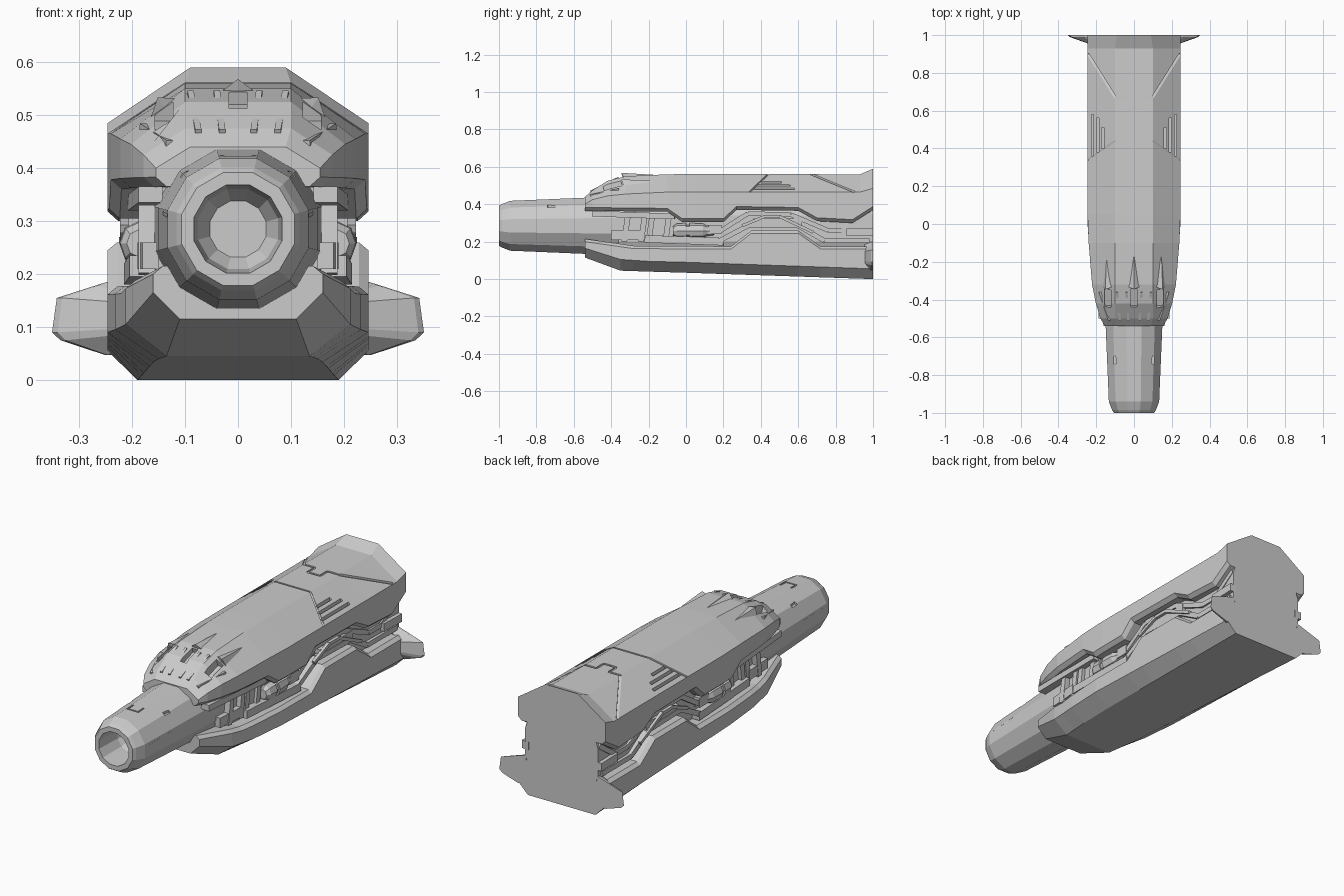
import bpy, bmesh, math
from mathutils import Vector, Matrix

if "Cube" in bpy.data.objects:
    bpy.data.objects.remove(bpy.data.objects["Cube"])


def finish(name, bm):
    bmesh.ops.recalc_face_normals(bm, faces=bm.faces[:])
    me = bpy.data.meshes.new(name)
    bm.to_mesh(me)
    bm.free()
    ob = bpy.data.objects.new(name, me)
    bpy.context.collection.objects.link(ob)
    return ob


def loft(name, rings):
    bm = bmesh.new()
    vs = [[bm.verts.new(p) for p in r] for r in rings]
    n = len(vs[0])
    for a, b in zip(vs, vs[1:]):
        for i in range(n):
            bm.faces.new((a[i], a[(i + 1) % n], b[(i + 1) % n], b[i]))
    bm.faces.new(vs[0])
    bm.faces.new(vs[-1])
    return finish(name, bm)


def bars(name, segs):
    """Box bars (start, end, width, height) gathered in one object."""
    bm = bmesh.new()
    for p, q, w, h in segs:
        p, q = Vector(p), Vector(q)
        m = (Matrix.Translation((p + q) / 2)
             @ (q - p).to_track_quat('Y', 'Z').to_matrix().to_4x4()
             @ Matrix.Diagonal((w, (q - p).length, h, 1)))
        bmesh.ops.create_cube(bm, size=1, matrix=m)
    return finish(name, bm)


def cut(target, cutter):
    mod = target.modifiers.new("cut", 'BOOLEAN')
    mod.operation, mod.object, mod.solver = 'DIFFERENCE', cutter, 'EXACT'
    mod.use_self = True
    cutter.hide_render = True
    bpy.context.view_layer.objects.active = target
    bpy.ops.object.modifier_apply(modifier=mod.name)
    bpy.data.objects.remove(cutter)


def at(table, y):
    for a, b in zip(table, table[1:]):
        if y <= b[0]:
            t = (y - a[0]) / (b[0] - a[0])
            return [u + (v - u) * t for u, v in zip(a[1:], b[1:])]
    return list(table[-1][1:])


def shell(name, form, edge, section):
    rings = []
    for y in sorted({r[0] for r in form + edge}):
        half = section(at(form, y), at(edge, y)[0])
        rings.append([(x, y, z) for x, z in half]
                     + [(-x, y, z) for x, z in reversed(half)])
    return loft(name, rings)


def both(segs):
    out = []
    for p, q, w, h in segs:
        out += [((s * p[0], *p[1:]), (s * q[0], *q[1:]), w, h) for s in (1, -1)]
    return out


# Upper shell: y, top half width, top z, side half width, shoulder z
top_form = [(-.54, .09, .44, .155, .40), (-.50, .10, .475, .178, .425),
            (-.42, .10, .525, .202, .445), (-.32, .10, .55, .222, .455),
            (-.1, .10, .56, .24, .465), (.05, .10, .562, .246, .465),
            (.93, .10, .56, .246, .465), (1, .09, .59, .246, .485)]
top_edge = [(-.54, .365), (-.1, .36), (-.02, .305), (.2, .305), (.27, .37),
            (.6, .365), (.7, .31), (.89, .30), (1, .37)]
upper = shell("upper_shell", top_form, top_edge, lambda f, e: [
    (f[2] - .02, e), (f[2], e + .018), (f[2], f[3]), (f[0], f[1])])

# Lower shell: y, bottom half width, bottom z, side half width, chamfer z
low_form = [(-.54, .11, .115, .16, .165), (-.35, .135, .045, .212, .105),
            (-.2, .15, .04, .232, .095), (0, .16, .034, .246, .09),
            (1, .19, 0, .246, .055)]
low_edge = [(-.54, .215), (-.28, .178), (.24, .175), (.35, .26), (.6, .26),
            (.72, .175), (1, .175)]
shell("lower_shell", low_form, low_edge, lambda f, e: [
    (f[0], f[1]), (f[2], f[3]), (f[2], e - .015), (f[2] - .018, e)])

# Inner core between the shells
shell("inner_core", [(-.36, .155), (-.1, .175), (.3, .18), (1, .205)],
      [(-.36, .40), (1, .42)],
      lambda f, e: [(f[0] - .04, .1), (f[0], .2), (f[0], .34), (f[0] - .03, e)])


# Barrel with hollow muzzle
def circle(y, r, n=12):
    return [(r * math.cos(2 * math.pi * (i + .5) / n), y,
             .285 + r * math.sin(2 * math.pi * (i + .5) / n)) for i in range(n)]


barrel = loft("barrel", [circle(y, r) for y, r in (
    (-.82, .055), (-.86, .078), (-1, .086), (-1, .11), (-.985, .12), (-.94, .138),
    (-.80, .144), (-.55, .155), (-.15, .17))])
cut(barrel, bars("barrel_grooves", both([
    ((.03, -.845, .425), (.03, -.80, .427), .008, .02),
    ((0, -.845, .425), (.034, -.845, .425), .008, .02),
    ((.14, -.92, .31), (.147, -.74, .315), .012, .006),
    ((.10, -.74, .39), (.105, -.70, .39), .015, .015)])))


# Panel grooves, side vents and nose slots cut in the upper shell
def surf(x, y):
    f = at(top_form, y)
    if abs(x) <= f[0]:
        return Vector((x, y, f[1]))
    return Vector((x, y, f[1] + (f[3] - f[1]) * (abs(x) - f[0]) / (f[2] - f[0])))


def path(pts, w):
    return [(surf(*a), surf(*b), w, w) for a, b in zip(pts, pts[1:])]


grooves = path([(-.10, .44), (.10, .44)], .009)
for s in (1, -1):
    grooves += path([(s * .10, .44), (s * .245, .34)], .009)
    grooves += path([(s * .244, .90), (s * .10, .67), (s * .035, .67),
                     (s * .035, .61), (0, .61)], .012)
    for x, a, b in ((.165, .40, .51), (.192, .38, .56), (.22, .36, .58)):
        grooves += [(surf(s * x, a), surf(s * x, b), .012, .035)]
for x in (-.14, 0, .14):
    grooves += [(surf(x, -.44), surf(x, -.345), .034, .05)]
cut(upper, bars("shell_grooves", grooves))

# Pointed scoop hoods behind the nose slots
for x, roll in ((-.14, -34), (0, 0), (.14, 34)):
    bm = bmesh.new()
    m = (Matrix.Translation(surf(x, -.33)) @ Matrix.Rotation(math.radians(roll), 4, 'Y')
         @ Matrix.Rotation(math.radians(5), 4, 'X'))
    back, left, right, apex, base = [bm.verts.new(m @ Vector(p)) for p in (
        (0, .16, -.004), (-.038, 0, -.008), (.038, 0, -.008), (0, -.015, .022), (0, 0, -.03))]
    for f in ((back, left, apex), (back, apex, right), (apex, left, base),
              (apex, base, right), (back, base, left), (back, right, base)):
        bm.faces.new(f)
    finish("scoop_hood", bm)

# Fluted ribs over the nose
bars("nose_ribs", [(surf(s * a, -.51), surf(s * b, -.36), .012, .014)
                   for s in (1, -1) for a, b in ((.03, .04), (.075, .09), (.13, .18))])

# Side machinery: ribs, blocks and the stepped conduits
bars("side_ribs", both([((.165, y, .2), (.165, y + .02, .345), .045, .03)
                        for y in (-.33, -.24, -.2, -.11)]))
bars("side_blocks", both([
    ((.165, -.40, .235), (.175, -.24, .235), .03, .05),
    ((.165, -.50, .35), (.185, -.06, .335), .045, .03),
    ((.18, -.22, .215), (.19, .2, .2), .05, .04),
    ((.185, .12, .265), (.185, .19, .265), .05, .05),
    ((.19, .36, .30), (.19, .62, .30), .04, .05),
    ((.20, .86, .25), (.205, 1, .25), .04, .04)]))
routes = [(.2, [(.17, .20), (.34, .29), (.60, .285), (.74, .205), (.98, .205)], .026),
          (.195, [(.18, .255), (.33, .35), (.56, .345), (.76, .26), (.86, .26), (.99, .35)], .024),
          (.215, [(.30, .285), (.42, .335), (.50, .335), (.68, .25)], .016)]
for x, pts, w in routes:
    bars("side_conduit", both([((x, *a), (x, *b), w, w) for a, b in zip(pts, pts[1:])]))

# Side canisters with collars
for s in (1, -1):
    rings = [[(s * .188 + r * math.cos(i * math.pi / 4), y,
               .258 + r * 1.15 * math.sin(i * math.pi / 4)) for i in range(8)]
             for y, r in ((-.07, .022), (-.05, .034), (.0, .036), (.0, .028), (.02, .028),
                          (.02, .036), (.09, .034), (.11, .025), (.15, .02))]
    loft("side_canister", rings)

# Swept rear fins
fin = [(.2, .20), (.27, .178), (.342, .155), (.351, .09), (.335, .075), (.25, .047), (.2, .05)]
for s in (1, -1):
    loft("rear_fin", [[(s * (.2 + (x - .2) * .28), .955, .12 + (z - .12) * .8) for x, z in fin],
                      [(s * (.2 + (x - .2) * .93), .99, z) for x, z in fin],
                      [(s * x, 1, z) for x, z in fin]])
